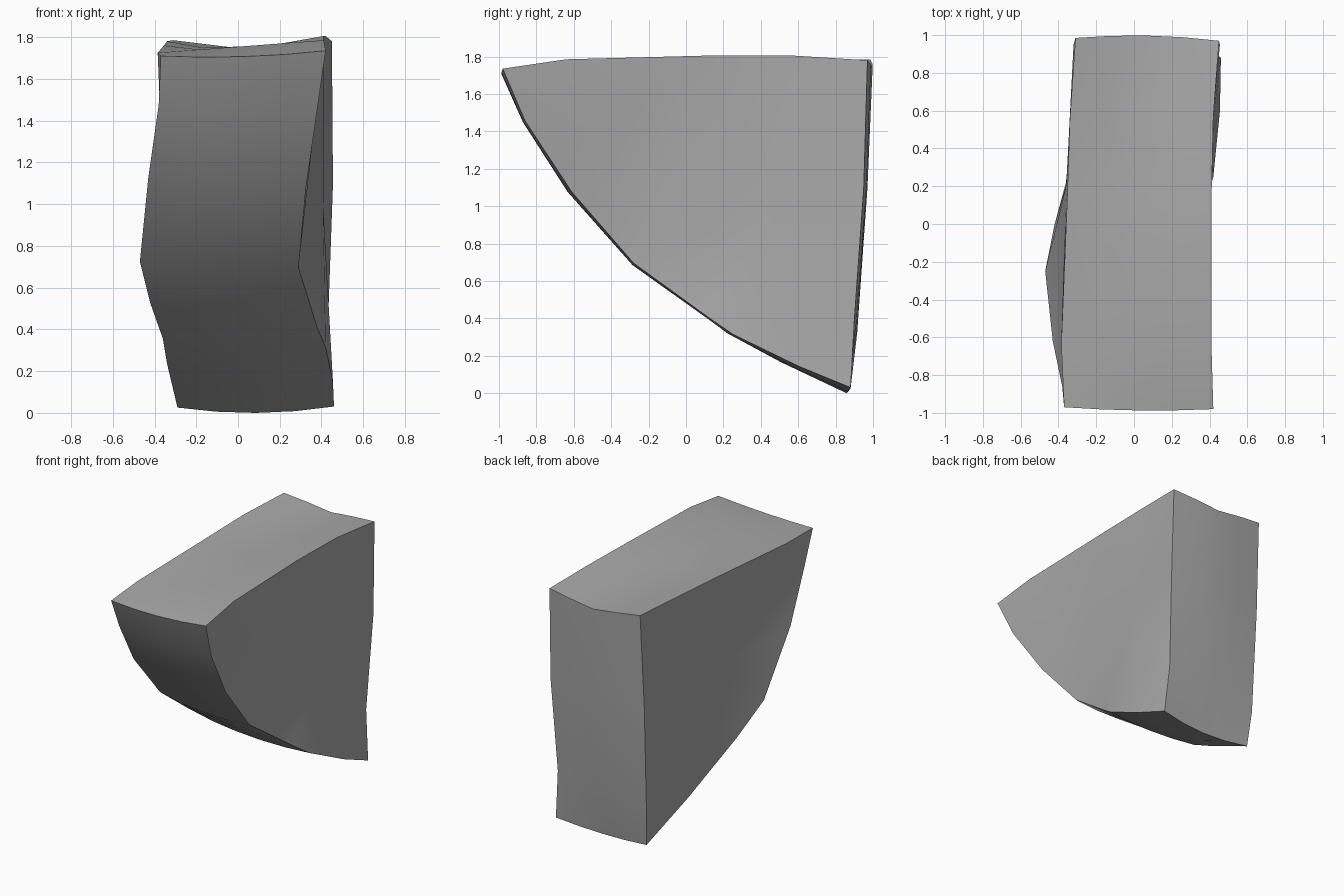
import bpy
import bmesh
import math
from mathutils import Vector

default_cube = bpy.data.objects.get("Cube")
if default_cube:
    bpy.data.objects.remove(default_cube, do_unlink=True)

# One plain stone colour
stone = bpy.data.materials.new("stone grey")
stone.use_nodes = True
stone_colour = (0.4, 0.4, 0.4, 1)
stone.diffuse_color = stone_colour
stone.node_tree.nodes["Principled BSDF"].inputs["Base Color"].default_value = stone_colour

# Each rib: point on the -x edge, point on the +x edge, outward bulge between them
curved_front = [
    ((-.37, -.97, 1.715), (.42, -.98, 1.74), .02),
    ((-.38, -.86, 1.48), (.38, -.86, 1.46), .02),
    ((-.43, -.62, 1.13), (.325, -.61, 1.08), .03),
    ((-.47, -.25, .73), (.29, -.28, .70), .03),
    ((-.42, 0, .53), (.38, .12, .41), .02),
    ((-.36, .22, .36), (.42, .25, .32), .02),
    ((-.34, .45, .24), (.455, .6, .15), .03),
    ((-.29, .88, .03), (.46, .88, .035), .035),
]
back = [
    ((-.31, .91, .3), (.43, .9, .4), .01),
    ((-.32, .95, 1.1), (.455, .95, 1.1), .02),
    ((-.31, .985, 1.79), (.45, .97, 1.785), .02),
]
top = [
    ((-.34, .55, 1.785), (.42, .57, 1.81), -.05),
    ((-.355, .1, 1.765), (.41, .12, 1.81), -.03),
    ((-.385, -.64, 1.73), (.41, -.64, 1.79), 0),
]
strips = [
    (curved_front, Vector((0, -.6, -.8))),
    (back, Vector((0, 1, 0))),
    (top, Vector((0, 0, 1))),
]
COLUMNS = 4

bm = bmesh.new()


def add_rib(low, high, bulge, outward):
    """Make one row of vertices across the thickness of the slab."""
    low, high = Vector(low), Vector(high)
    row = []
    for column in range(COLUMNS + 1):
        t = column / COLUMNS
        swell = bulge * 4 * t * (1 - t)
        row.append(bm.verts.new(low.lerp(high, t) + outward * swell))
    return row


ribs = [add_rib(*rib, outward) for strip, outward in strips for rib in strip]

# Notch in the upper back edge
notch_rib = ribs[len(curved_front) + len(back) - 1]
notch_rib[COLUMNS // 2].co.z -= .045
for neighbour in (COLUMNS // 2 - 1, COLUMNS // 2 + 1):
    notch_rib[neighbour].co.z -= .022

# Skin around the rim
for row, following in zip(ribs, ribs[1:] + ribs[:1]):
    for column in range(COLUMNS):
        bm.faces.new((row[column], row[column + 1],
                      following[column + 1], following[column]))

# Broad sides: the +x side is split along its slanting crease
near_edge = [row[0] for row in ribs]
far_edge = [row[-1] for row in ribs]
crease_low, crease_high = 3, len(ribs) - 2
sides = [
    near_edge,
    far_edge[crease_low:crease_high + 1],
    far_edge[crease_high:] + far_edge[:crease_low + 1],
]
side_faces = [bm.faces.new(loop) for loop in sides]
bmesh.ops.poke(bm, faces=side_faces)
bmesh.ops.recalc_face_normals(bm, faces=bm.faces[:])

# Rest the lowest point on the ground
lowest = min(vertex.co.z for vertex in bm.verts)
bmesh.ops.translate(bm, verts=bm.verts[:], vec=(0, 0, -lowest))

mesh = bpy.data.meshes.new("rock_wedge")
bm.to_mesh(mesh)
bm.free()
mesh.materials.append(stone)
rock = bpy.data.objects.new("rock_wedge", mesh)
bpy.context.collection.objects.link(rock)

# Smooth the broken faces while keeping the main edges sharp
bpy.ops.object.select_all(action='DESELECT')
rock.select_set(True)
bpy.context.view_layer.objects.active = rock
bpy.ops.object.shade_smooth_by_angle(angle=math.radians(30))
